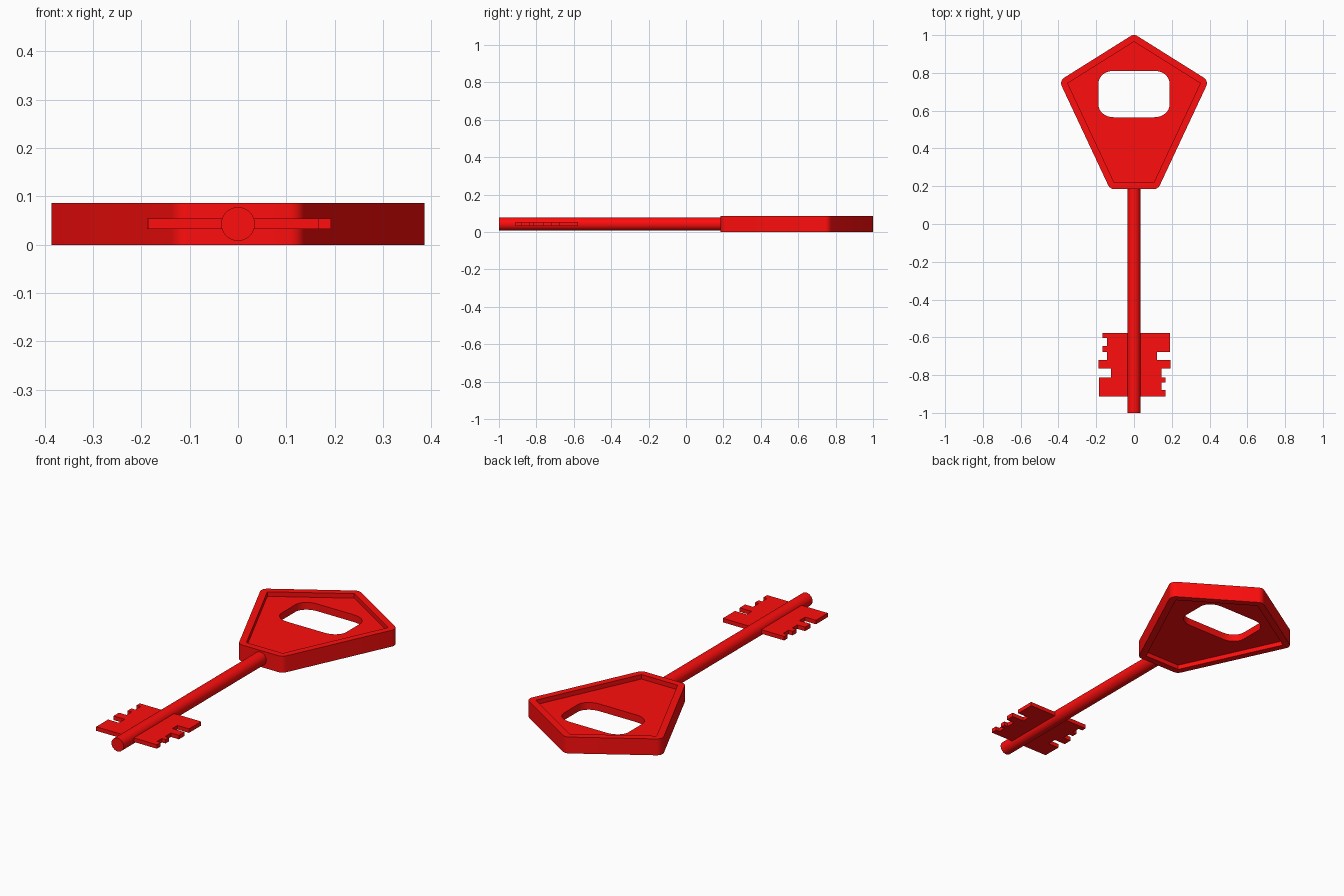
import bpy, bmesh, math
from mathutils import Vector

if "Cube" in bpy.data.objects:
    bpy.data.objects.remove(bpy.data.objects["Cube"])

MID = 0.043          # height of the key's middle plane
red = bpy.data.materials.new("red")
red.diffuse_color = (1.0, 0.004, 0.004, 1)
red.use_nodes = True
red.node_tree.nodes["Principled BSDF"].inputs["Base Color"].default_value = red.diffuse_color


def finish(name, bm, smooth=False):
    bmesh.ops.recalc_face_normals(bm, faces=bm.faces)
    me = bpy.data.meshes.new(name)
    bm.to_mesh(me)
    bm.free()
    ob = bpy.data.objects.new(name, me)
    bpy.context.collection.objects.link(ob)
    me.materials.append(red)
    if smooth:
        bpy.ops.object.select_all(action='DESELECT')
        ob.select_set(True)
        bpy.context.view_layer.objects.active = ob
        bpy.ops.object.shade_smooth_by_angle(angle=math.radians(30))
    return ob


def ring(bm, pts, z):
    vs = [bm.verts.new((x, y, z)) for x, y in pts]
    es = [bm.edges.new((vs[i], vs[i - 1])) for i in range(len(vs))]
    return vs, es


def wall(bm, a, b):
    for i in range(len(a[0])):
        bm.faces.new((a[0][i - 1], a[0][i], b[0][i], b[0][i - 1]))


def cap(bm, *rings):
    bmesh.ops.triangle_fill(bm, use_beauty=True, edges=[e for r in rings for e in r[1]])


def round_offset(pts, r, n=8):
    """Grow a counter-clockwise polygon by r with arcs at its corners."""
    out = []
    for i, p in enumerate(pts):
        p = Vector(p)
        d0, d1 = p - Vector(pts[i - 1]), Vector(pts[(i + 1) % len(pts)]) - p
        a0, a1 = math.atan2(-d0.x, d0.y), math.atan2(-d1.x, d1.y)
        sweep = (a1 - a0) % (2 * math.pi)
        for k in range(n + 1):
            a = a0 + sweep * k / n
            out.append((p.x + r * math.cos(a), p.y + r * math.sin(a)))
    return out


# Handle: rounded pentagon, recessed on both faces, with a finger hole
inner = [(0, 0.965), (-0.351, 0.745), (-0.105, 0.22), (0.105, 0.22), (0.351, 0.745)]
outer = round_offset(inner, 0.035)
hole = []
for q, (sx, sy) in enumerate([(1, 1), (-1, 1), (-1, -1), (1, -1)]):
    for k in range(9):
        a = math.pi / 2 * (q + k / 8)
        hole.append((sx * 0.108 + 0.08 * math.cos(a), 0.688 + sy * 0.057 + 0.066 * math.sin(a)))

bm = bmesh.new()
sides = []
for s in (-1, 1):
    o = ring(bm, outer, MID + s * 0.043)
    rim = ring(bm, inner, MID + s * 0.043)
    floor = ring(bm, inner, MID + s * 0.019)
    h = ring(bm, hole, MID + s * 0.019)
    cap(bm, o, rim)
    wall(bm, rim, floor)
    cap(bm, floor, h)
    sides.append((o, h))
wall(bm, sides[0][0], sides[1][0])
wall(bm, sides[0][1], sides[1][1])
finish("handle", bm, True)

# Shaft: round bar running from the tip into the handle's rim
bm = bmesh.new()
circle = [(0.035 * math.cos(2 * math.pi * i / 48), 0.035 * math.sin(2 * math.pi * i / 48)) for i in range(48)]
ends = []
for y in (-1, 0.2):
    vs = [bm.verts.new((x, y, MID + z)) for x, z in circle]
    ends.append((vs,))
    bm.faces.new(vs)
wall(bm, *ends)
finish("shaft", bm, True)


# Bits: flat notched plates; steps are (reach, lower y) from the top down
def bit(name, side, steps):
    pts, y = [(0, -0.577)], -0.577
    for x, low in steps:
        pts += [(side * x, y), (side * x, low)]
        y = low
    pts.append((0, y))
    bm = bmesh.new()
    a, b = ring(bm, pts, MID - 0.01), ring(bm, pts, MID + 0.011)
    wall(bm, a, b)
    cap(bm, a)
    cap(bm, b)
    finish(name, bm)


bit("left_bit", -1, [(0.167, -0.603), (0.143, -0.647), (0.167, -0.677), (0.143, -0.72),
                     (0.188, -0.765), (0.123, -0.813), (0.186, -0.912)])
bit("right_bit", 1, [(0.19, -0.678), (0.122, -0.72), (0.192, -0.765), (0.146, -0.813),
                     (0.167, -0.84), (0.146, -0.88), (0.167, -0.912)])
